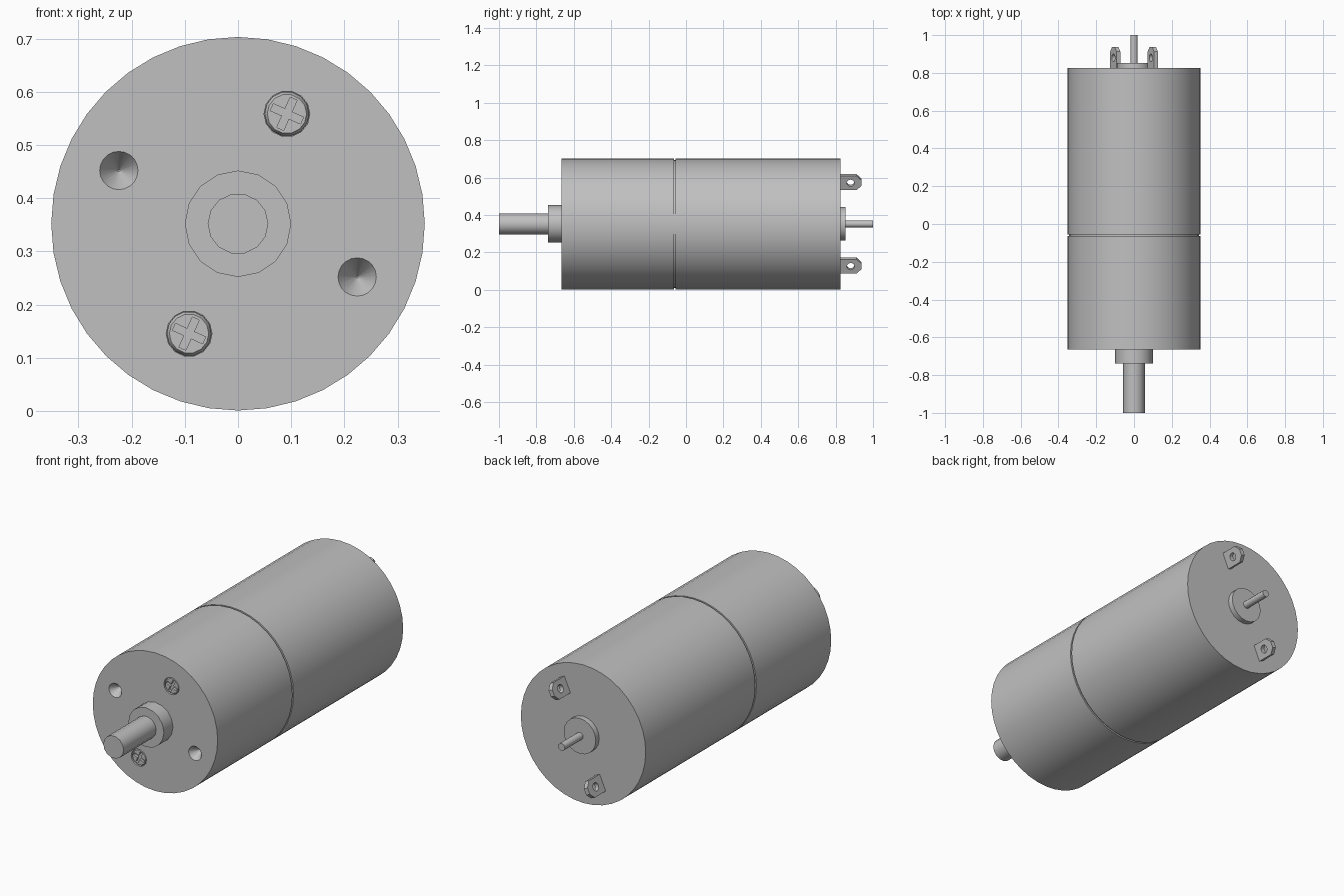
import bpy, bmesh, math
from mathutils import Matrix, Vector

if "Cube" in bpy.data.objects:
    bpy.data.objects.remove(bpy.data.objects["Cube"], do_unlink=True)

AXIS_Z = 0.352
TILT = math.radians(66)   # direction of the screw and terminal line

steel = bpy.data.materials.new("grey_metal")
steel.use_nodes = True
GREY = (0.53, 0.53, 0.53, 1)
steel.diffuse_color = GREY
steel.node_tree.nodes["Principled BSDF"].inputs["Base Color"].default_value = GREY


def finish(name, bm):
    """Turn a bmesh into a grey object."""
    bmesh.ops.recalc_face_normals(bm, faces=bm.faces)
    mesh = bpy.data.meshes.new(name)
    bm.to_mesh(mesh)
    bm.free()
    mesh.materials.append(steel)
    obj = bpy.data.objects.new(name, mesh)
    bpy.context.collection.objects.link(obj)
    return obj


def activate(obj):
    bpy.ops.object.select_all(action="DESELECT")
    obj.select_set(True)
    bpy.context.view_layer.objects.active = obj


def smooth(obj):
    activate(obj)
    bpy.ops.object.shade_smooth_by_angle(angle=math.radians(35))
    return obj


def turned(name, profile, sides, x=0, z=0):
    """Lathe (radius, y) points around a y axis offset from the main axis."""
    bm = bmesh.new()
    rings = []
    for radius, y in profile:
        ring = []
        for i in range(sides):
            a = math.tau * i / sides
            ring.append(bm.verts.new((x + radius * math.cos(a), y,
                                      AXIS_Z + z + radius * math.sin(a))))
        rings.append(ring)
    for r0, r1 in zip(rings, rings[1:]):
        for i in range(sides):
            j = (i + 1) % sides
            bm.faces.new((r0[i], r0[j], r1[j], r1[i]))
    bm.faces.new(rings[0])
    bm.faces.new(rings[-1])
    return finish(name, bm)


def prism(name, outline, depth, matrix):
    """Extrude a flat outline along its local z, centred, then place it."""
    bm = bmesh.new()
    face = bm.faces.new([bm.verts.new((u, v, -depth / 2)) for u, v in outline])
    new = bmesh.ops.extrude_face_region(bm, geom=[face])["geom"]
    bmesh.ops.translate(bm, vec=(0, 0, depth),
                        verts=[g for g in new if isinstance(g, bmesh.types.BMVert)])
    bm.transform(matrix)
    return finish(name, bm)


def cut(obj, cutter):
    mod = obj.modifiers.new("cut", "BOOLEAN")
    mod.operation = "DIFFERENCE"
    mod.solver = "EXACT"
    mod.object = cutter
    activate(obj)
    bpy.ops.object.modifier_apply(modifier=mod.name)
    bpy.data.objects.remove(cutter, do_unlink=True)


def frame(origin, u, v):
    """Matrix with local x along u, local y along v."""
    m = Matrix((u, v, u.cross(v))).transposed().to_4x4()
    m.translation = origin
    return m


# Main cans with the thin seam between them
R, FRONT, BACK = 0.351, -0.665, 0.825
gearbox = turned("gearbox_can", [(R, FRONT), (R, -0.064)], 40)
smooth(turned("seam", [(0.343, -0.07), (0.343, -0.05)], 40))
smooth(turned("motor_can", [(R, -0.055), (R, BACK)], 40))

# Bosses and shafts
smooth(turned("front_boss", [(0.1, -0.738), (0.1, FRONT + 0.005)], 16))
smooth(turned("output_shaft", [(0.057, -1), (0.057, -0.73)], 14))
smooth(turned("rear_boss", [(0.09, BACK - 0.005), (0.09, 0.853)], 20))
smooth(turned("rear_shaft", [(0.019, 0.845), (0.019, 1)], 12))

# Conical mounting holes
for s in (1, -1):
    cut(gearbox, turned("hole_cutter",
                        [(0.036, FRONT - 0.02), (0.036, FRONT), (0.002, FRONT + 0.05)],
                        20, 0.224 * s, -0.1 * s))

radial = Vector((math.cos(TILT), 0, math.sin(TILT)))
tangent = Vector((-math.sin(TILT), 0, math.cos(TILT)))
back_dir = Vector((0, 1, 0))
centre = Vector((0, 0, AXIS_Z))

for s, side in ((1, "left"), (-1, "right")):
    # Recessed cross-head screws
    spot = radial * 0.226 * s
    cut(gearbox, turned("recess_cutter", [(0.043, FRONT - 0.02), (0.043, FRONT + 0.016)],
                        14, spot.x, spot.z))
    screw = turned(side + "_screw",
                   [(0.037, FRONT + 0.002), (0.042, FRONT + 0.009), (0.042, FRONT + 0.02)],
                   14, spot.x, spot.z)
    a, b = 0.031, 0.007
    cross = [(b, b), (b, a), (-b, a), (-b, b), (-a, b), (-a, -b),
             (-b, -b), (-b, -a), (b, -a), (b, -b), (a, -b), (a, b)]
    slot_pos = centre + spot + back_dir * FRONT
    cut(screw, prism("slot_cutter", cross, 0.028, frame(slot_pos, radial, tangent)))
    smooth(screw)

    # Solder terminals: chamfered tabs with an eyelet
    base = centre + radial * 0.244 * s + back_dir * BACK
    place = frame(base, radial, back_dir)
    w, top, c = 0.042, 0.113, 0.026
    tab = [(-w, -0.005), (w, -0.005), (w, top - c), (w - c, top),
           (c - w, top), (-w, top - c)]
    terminal = prism(side + "_terminal", tab, 0.022, place)
    eye = [(0.02 * math.cos(math.tau * i / 16), 0.055 + 0.02 * math.sin(math.tau * i / 16))
           for i in range(16)]
    cut(terminal, prism("eye_cutter", eye, 0.1, place))
    smooth(terminal)

smooth(gearbox)
